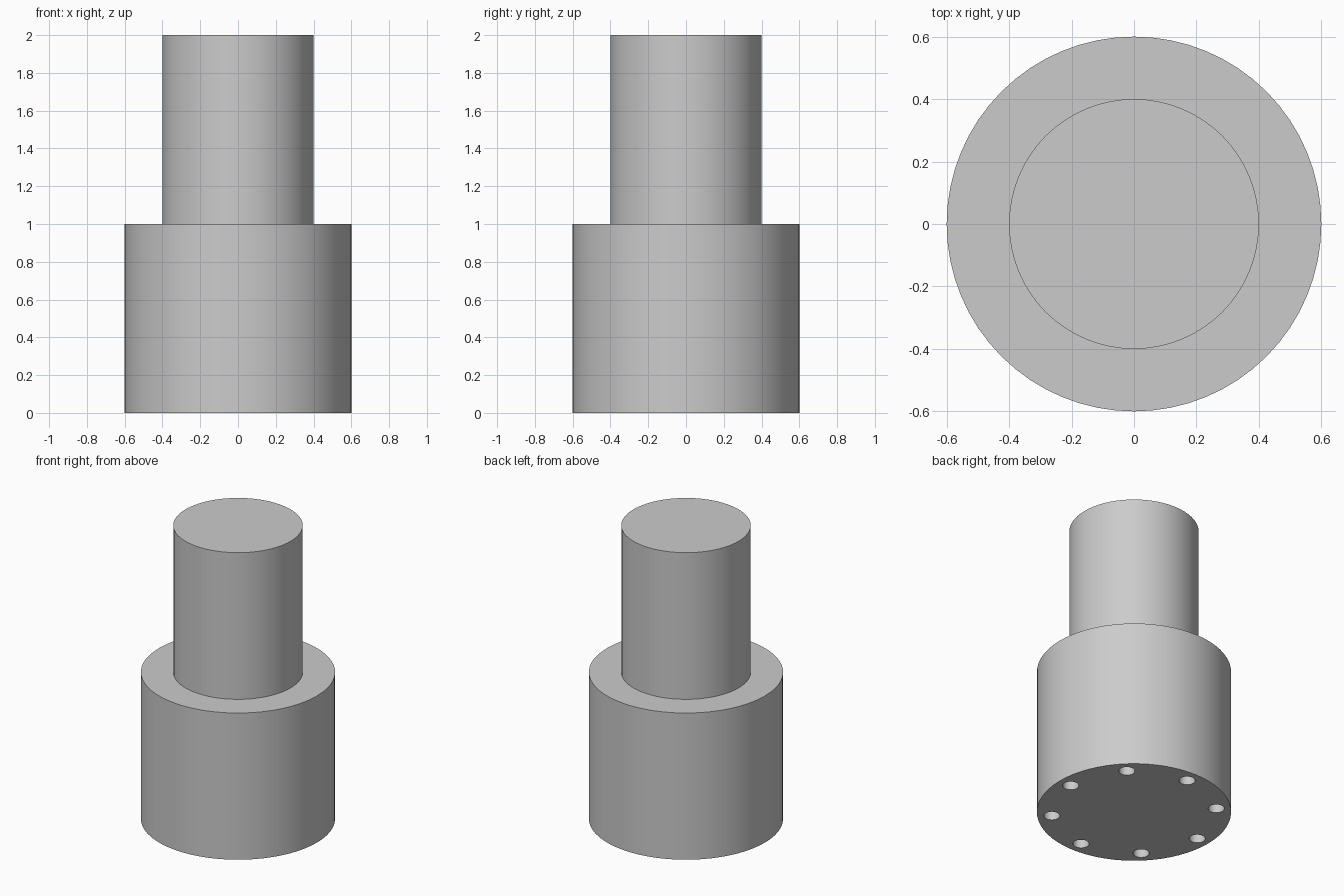
import bpy, bmesh, math
from mathutils import Matrix, Vector

cube = bpy.data.objects.get("Cube")
if cube:
    bpy.data.objects.remove(cube, do_unlink=True)

BASE_RADIUS, NECK_RADIUS, STEP = 0.6, 0.4, 1.0
HOLE_COUNT, HOLE_RING, HOLE_RADIUS, HOLE_DEPTH = 8, 0.51, 0.05, 0.2

grey = bpy.data.materials.new("plain_grey")
grey.use_nodes = True
colour = (0.6, 0.6, 0.6, 1)
grey.diffuse_color = colour
grey.node_tree.nodes["Principled BSDF"].inputs["Base Color"].default_value = colour


def add_cylinder(bm, radius, depth, centre, segments):
    return bmesh.ops.create_cone(
        bm, cap_ends=True, segments=segments, radius1=radius, radius2=radius,
        depth=depth, matrix=Matrix.Translation(centre))


def make_object(name, bm):
    mesh = bpy.data.meshes.new(name)
    bm.to_mesh(mesh)
    bm.free()
    mesh.materials.append(grey)
    obj = bpy.data.objects.new(name, mesh)
    bpy.context.collection.objects.link(obj)
    return obj


# Stepped body: wide base, top inset to the neck and extruded upwards
bm = bmesh.new()
add_cylinder(bm, BASE_RADIUS, STEP, Vector((0, 0, STEP / 2)), 64)
top = max(bm.faces, key=lambda f: f.calc_center_median().z)
bmesh.ops.inset_individual(bm, faces=[top], thickness=0.1, use_even_offset=True)
for v in top.verts:
    v.co.xy = v.co.xy.normalized() * NECK_RADIUS
neck = bmesh.ops.extrude_discrete_faces(bm, faces=[top])["faces"][0]
bmesh.ops.translate(bm, verts=neck.verts, vec=(0, 0, STEP))
bmesh.ops.remove_doubles(bm, verts=bm.verts, dist=1e-5)
bmesh.ops.recalc_face_normals(bm, faces=bm.faces)
body = make_object("stepped_body", bm)

# Ring of blind holes in the underside
bm = bmesh.new()
for i in range(HOLE_COUNT):
    angle = math.tau * i / HOLE_COUNT
    centre = Vector((math.cos(angle), math.sin(angle), 0)) * HOLE_RING
    add_cylinder(bm, HOLE_RADIUS, 2 * HOLE_DEPTH, centre, 32)
cutter = make_object("hole_cutter", bm)
cutter.hide_render = True

cut = body.modifiers.new("holes", "BOOLEAN")
cut.operation = "DIFFERENCE"
cut.solver = "EXACT"
cut.object = cutter

# Apply the cut, then smooth the round walls and keep the rims sharp
bpy.ops.object.select_all(action="DESELECT")
body.select_set(True)
bpy.context.view_layer.objects.active = body
bpy.ops.object.modifier_apply(modifier=cut.name)
bpy.data.objects.remove(cutter, do_unlink=True)
bpy.ops.object.shade_smooth_by_angle(angle=math.radians(30))
